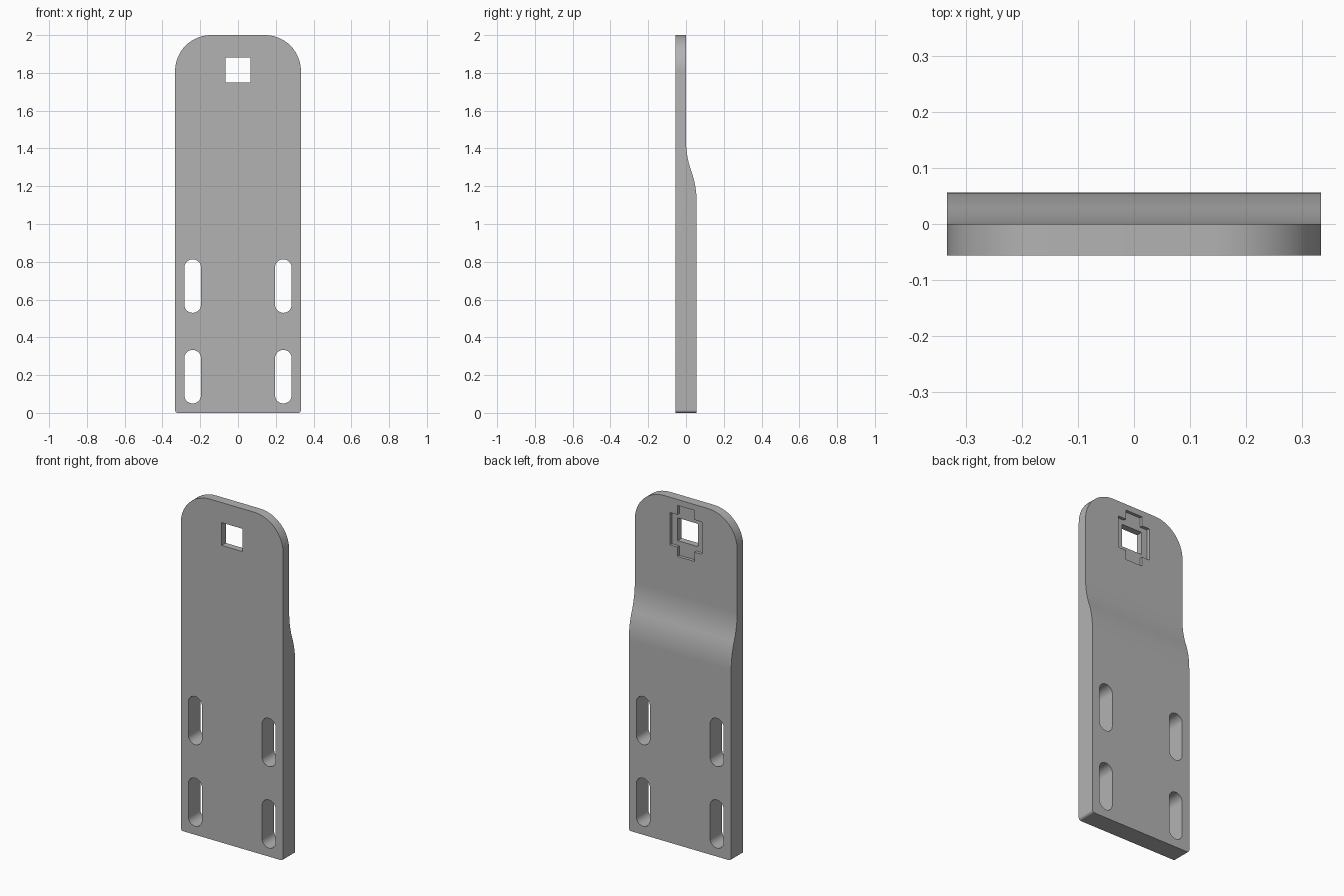
import bpy
import bmesh
import math
from mathutils import Vector

if "Cube" in bpy.data.objects:
    bpy.data.objects.remove(bpy.data.objects["Cube"], do_unlink=True)

HALF_W, FRONT, BACK, MID = 0.333, -0.056, 0.056, 0.0
HOLE_Z = 1.815

steel = bpy.data.materials.new("grey steel")
steel.use_nodes = True
GREY = (0.45, 0.45, 0.45, 1)
steel.diffuse_color = GREY
steel.node_tree.nodes["Principled BSDF"].inputs["Base Color"].default_value = GREY


def prism(name, points, sweep):
    """Extrude a closed 3D outline along a vector."""
    bm = bmesh.new()
    face = bm.faces.new([bm.verts.new(p) for p in points])
    new = bmesh.ops.extrude_face_region(bm, geom=[face])["geom"]
    bmesh.ops.translate(bm, vec=sweep, verts=[v for v in new if isinstance(v, bmesh.types.BMVert)])
    bmesh.ops.recalc_face_normals(bm, faces=bm.faces)
    mesh = bpy.data.meshes.new(name)
    bm.to_mesh(mesh)
    bm.free()
    mesh.materials.append(steel)
    obj = bpy.data.objects.new(name, mesh)
    bpy.context.collection.objects.link(obj)
    return obj


def rounded(x0, x1, z0, z1, low, high, steps=16):
    """Rectangle outline in x, z with rounded lower and upper corners."""
    corners = [(x1, z1, high, -1, -1), (x0, z1, high, 1, -1),
               (x0, z0, low, 1, 1), (x1, z0, low, -1, 1)]
    pts = []
    for k, (x, z, r, sx, sz) in enumerate(corners):
        for i in range(steps + 1 if r else 1):
            a = math.pi / 2 * (k + i / steps)
            pts.append((x + r * (sx + math.cos(a)), z + r * (sz + math.sin(a))))
    return pts


def cutter(name, outline, y0, y1):
    return prism(name, [(x, y0, z) for x, z in outline], Vector((0, y1 - y0, 0)))


def carve(target, tool, operation="DIFFERENCE"):
    mod = target.modifiers.new(tool.name, "BOOLEAN")
    mod.operation, mod.solver, mod.object = operation, "EXACT", tool
    bpy.context.view_layer.objects.active = target
    bpy.ops.object.modifier_apply(modifier=mod.name)
    bpy.data.objects.remove(tool, do_unlink=True)


# Side profile: thin top, thick bottom, joined by two tangent arcs
z_low, z_high = 1.12, 1.44
half, rise = (z_high - z_low) / 2, (BACK - MID) / 2
radius = (half ** 2 + rise ** 2) / (2 * rise)
sweep = math.asin(half / radius)
lower, upper = [], []
for i in range(13):
    a = sweep * i / 12
    dz, dy = radius * math.sin(a), radius * (1 - math.cos(a))
    lower.append((BACK - dy, z_low + dz))
    upper.append((MID + dy, z_high - dz))
side = [(FRONT, -0.1), (BACK, -0.1)] + lower + upper[-2::-1] + [(MID, 2.1), (FRONT, 2.1)]
plate = prism("mounting_plate", [(-0.5, y, z) for y, z in side], Vector((1, 0, 0)))

# Front outline with large top corners
carve(plate, cutter("outline", rounded(-HALF_W, HALF_W, 0, 2, 0.015, 0.19), -0.3, 0.3), "INTERSECT")

# Four long slots
for cx in (-0.24, 0.24):
    for z in (0.05, 0.53):
        slot = rounded(cx - 0.044, cx + 0.044, z, z + 0.283, 0.0435, 0.0435)
        carve(plate, cutter("slot", slot, -0.3, 0.3))

# Square hole
s = 0.067
carve(plate, cutter("square_hole", rounded(-s, s, HOLE_Z - s, HOLE_Z + s, 0, 0), -0.3, 0.3))

# Shallow cross recess on the back
w, n, h, t = 0.105, 0.056, 0.095, 0.15
quarter = [(w, h), (n, h), (n, t)]
cross = quarter + [(-x, z) for x, z in quarter[::-1]]
cross += [(-x, -z) for x, z in cross]
carve(plate, cutter("cross_recess", [(x, HOLE_Z + z) for x, z in cross], -0.018, 0.2))

# Smooth curves, sharp edges
bpy.ops.object.select_all(action="DESELECT")
plate.select_set(True)
bpy.context.view_layer.objects.active = plate
bpy.ops.object.shade_smooth_by_angle(angle=math.radians(30))
